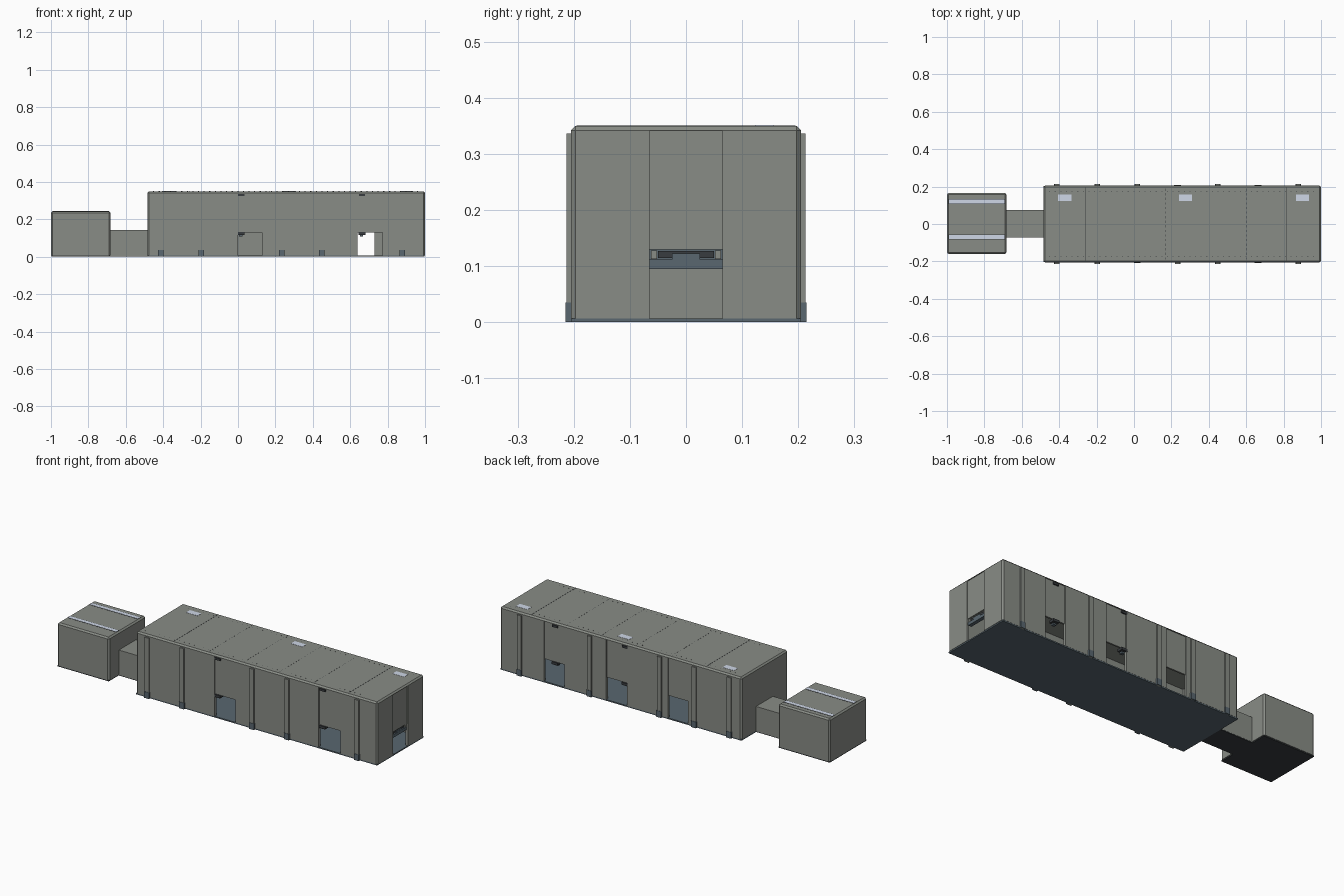
import bpy, bmesh

if "Cube" in bpy.data.objects:
    bpy.data.objects.remove(bpy.data.objects["Cube"])

def material(name, rgb):
    m = bpy.data.materials.new(name)
    m.diffuse_color = (*rgb, 1)
    m.use_nodes = True
    m.node_tree.nodes["Principled BSDF"].inputs["Base Color"].default_value = m.diffuse_color
    return m

WALL = material("wall_grey", (0.25, 0.265, 0.24))
STEEL = material("blue_steel", (0.10, 0.135, 0.16))
DARK = material("dark_trim", (0.04, 0.045, 0.05))
PALE = material("pale_panel", (0.62, 0.68, 0.80))

def box(name, x, y, z, mat=WALL, bevel=0):
    """Box from (min, max) ranges, optionally with chamfered upper and vertical edges."""
    bm = bmesh.new()
    bmesh.ops.create_cube(bm, size=1)
    for v in bm.verts:
        v.co = [(a + b) / 2 + c * (b - a) for c, (a, b) in zip(v.co, (x, y, z))]
    if bevel:
        edges = [e for e in bm.edges if max(v.co.z for v in e.verts) > z[0] + 1e-4]
        bmesh.ops.bevel(bm, geom=edges, offset=bevel, segments=1, affect='EDGES')
    me = bpy.data.meshes.new(name)
    bm.to_mesh(me)
    bm.free()
    ob = bpy.data.objects.new(name, me)
    bpy.context.collection.objects.link(ob)
    me.materials.append(mat)
    return ob

def cut(target, x, y, z):
    """Subtract a box from the target and drop the cutter."""
    cutter = box("cutter", x, y, z)
    cutter.hide_render = True
    mod = target.modifiers.new("cut", 'BOOLEAN')
    mod.operation, mod.solver, mod.object = 'DIFFERENCE', 'EXACT', cutter
    bpy.context.view_layer.objects.active = target
    bpy.ops.object.modifier_apply(modifier=mod.name)
    bpy.data.objects.remove(cutter)

X0, X1, W, H = -0.484, 1.0, 0.205, 0.35
T, R, DOOR_H = 0.014, 0.005, 0.13          # wall thickness, recess depth, door height
FLOOR = 0.007
DOORS = {-1: [(0.0, 0.127), (0.64, 0.773)],
         1: [(-0.157, -0.033), (0.22, 0.347), (0.605, 0.73)]}
PILASTERS = [-0.412 + 0.215 * i for i in range(7)]

# Main hall: hollow shell with recessed door bays and door openings
hall = box("hall_shell", (X0, X1), (-W, W), (FLOOR, H), bevel=0.008)
cut(hall, (X0 + T, X1 - T), (-W + T, W - T), (-0.1, H - T))
for s, doors in DOORS.items():
    for a, b in doors:
        cut(hall, (a, b), sorted((s * (W - R), s * (W + 0.1))), (-0.1, H - 0.009))
        cut(hall, (a, b), sorted((s * (W - 0.04), s * (W + 0.1))), (-0.1, DOOR_H))
cut(hall, (X1 - R, X1 + 0.1), (-0.065, 0.065), (-0.1, H - 0.009))
cut(hall, (X1 - 0.04, X1 + 0.1), (-0.065, 0.065), (-0.1, DOOR_H))
box("hall_floor", (X0, X1 - 0.002), (-W + 0.001, W - 0.001), (0, FLOOR), STEEL)

# Pilasters with steel feet; a bay with a door gets a lamp and a door bracket instead
for s, doors in DOORS.items():
    for i, x in enumerate(PILASTERS):
        if any(a < x < b for a, b in doors):
            box(f"door_lamp_{s}_{i}", (x - 0.017, x + 0.017),
                sorted((s * (W - R - 0.002), s * (W + 0.002))), (0.324, 0.336), DARK)
            box(f"door_bracket_{s}_{i}", (x - 0.018, x + 0.018),
                sorted((s * (W - 0.03), s * (W + 0.003))), (0.117, 0.131), DARK)
            box(f"bracket_arm_{s}_{i}", (x - 0.012, x + 0.006),
                sorted((s * (W - 0.03), s * (W - 0.012))), (0.108, 0.118), STEEL)
        else:
            box(f"pilaster_{s}_{i}", (x - 0.0125, x + 0.0125),
                sorted((s * (W - 0.003), s * 0.213)), (0.0, 0.336))
            box(f"pilaster_foot_{s}_{i}", (x - 0.0145, x + 0.0145),
                sorted((s * (W - 0.003), s * 0.215)), (0.0, 0.035), STEEL)

# End door shutter housing
box("shutter_beam", (0.972, 0.992), (-0.065, 0.065), (0.095, 0.112), STEEL)
box("shutter_housing", (0.972, 0.984), (-0.065, 0.065), (0.112, DOOR_H), STEEL)
box("shutter_slot", (0.983, 0.987), (-0.05, 0.05), (0.114, 0.127), DARK)
box("shutter_motor", (0.984, 0.991), (-0.025, 0.025), (0.112, 0.122), STEEL)
for s in (-1, 1):
    box(f"shutter_end_{s}", (0.98, 0.992), sorted((s * 0.052, s * 0.062)), (0.113, 0.128))

# Roof seams: solid near the ends, dashed between, and rivet rows along the sides
for x in (-0.26, 0.815):
    box("roof_seam", (x - 0.001, x + 0.001), (-0.195, 0.195), (H - 0.002, H + 0.0006), DARK)
for i in range(4):
    x = -0.045 + 0.215 * i
    for j in range(16):
        y = -0.19 + 0.0245 * j
        box("roof_dash", (x - 0.0008, x + 0.0008), (y, y + 0.012), (H - 0.002, H + 0.0004), DARK)
for s in (-1, 1):
    for i in range(48):
        x = X0 + 0.03 + i * 0.03
        box("roof_rivet", (x, x + 0.006), (s * 0.172 - 0.0008, s * 0.172 + 0.0008),
            (H - 0.002, H + 0.0004), DARK)

# Roof lights
for i, x in enumerate((-0.37, 0.275, 0.9)):
    box(f"roof_light_{i}", (x - 0.035, x + 0.035), (0.123, 0.157), (H - 0.002, H + 0.001), PALE)

# Connecting passage
box("passage", (-0.69, X0 + 0.003), (-0.072, 0.076), (0.004, 0.142))
box("passage_floor", (-0.69, X0 + 0.001), (-0.071, 0.075), (0, 0.004), DARK)

# Small annex with pale roof strips
box("annex", (-1.0, -0.682), (-0.16, 0.165), (0.006, 0.243), bevel=0.008)
box("annex_floor", (-0.998, -0.684), (-0.158, 0.163), (0, 0.006), DARK)
for i, y in enumerate((-0.07, 0.12)):
    box(f"annex_strip_frame_{i}", (-0.992, -0.69), (y - 0.013, y + 0.013), (0.24, 0.2436), DARK)
    box(f"annex_strip_{i}", (-0.99, -0.692), (y - 0.01, y + 0.01), (0.24, 0.2442), PALE)
